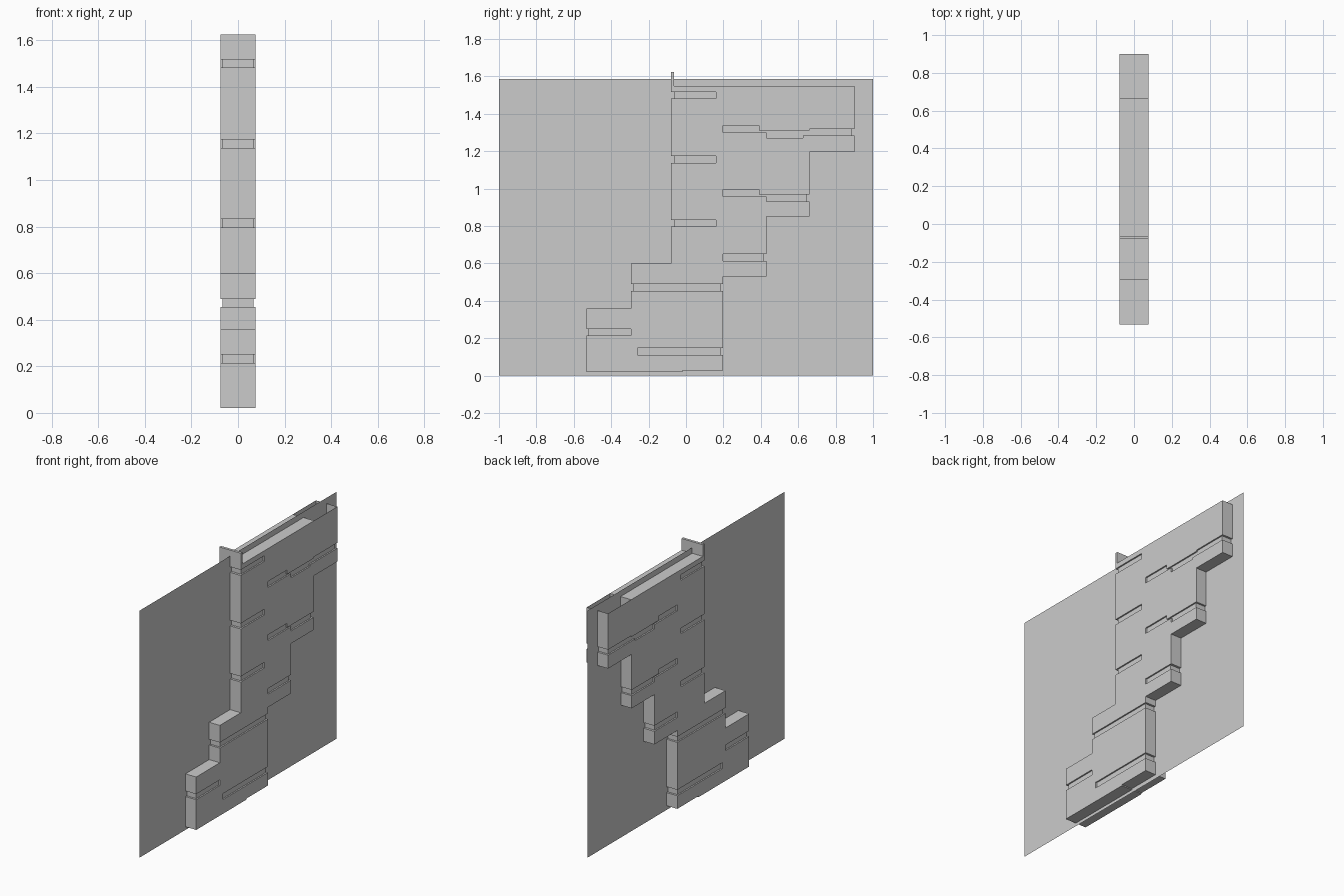
import bpy, bmesh

if "Cube" in bpy.data.objects:
    bpy.data.objects.remove(bpy.data.objects["Cube"])

HALF = 0.076      # half thickness of the wall
CORE = 0.067      # half thickness of the recessed core seen in the grooves


def add_prism(bm, pts, half):
    """Extrude a (y, z) outline symmetrically along x."""
    face = bm.faces.new([bm.verts.new((-half, y, z)) for y, z in pts])
    ext = bmesh.ops.extrude_face_region(bm, geom=[face])
    verts = [g for g in ext["geom"] if isinstance(g, bmesh.types.BMVert)]
    bmesh.ops.translate(bm, verts=verts, vec=(2 * half, 0, 0))


def make_object(name, outlines):
    bm = bmesh.new()
    for pts, half in outlines:
        add_prism(bm, pts, half)
    bmesh.ops.recalc_face_normals(bm, faces=bm.faces)
    mesh = bpy.data.meshes.new(name)
    bm.to_mesh(mesh)
    bm.free()
    ob = bpy.data.objects.new(name, mesh)
    bpy.context.collection.objects.link(ob)
    return ob


def rect(y0, y1, z0, z1):
    return [(y0, z0), (y1, z0), (y1, z1), (y0, z1)]


def open_ends(pts, front, back):
    """Push the open ends of a groove outline out past the wall."""
    lo, hi = min(p[0] for p in pts), max(p[0] for p in pts)
    return [(y - 0.1 * (front and y == lo) + 0.1 * (back and y == hi), z)
            for y, z in pts]


# Stepped wall outline
profile = [(-.533, .02), (-.02, .02), (-.02, .027), (.197, .027), (.197, .53),
           (.43, .53), (.43, .85), (.66, .85), (.66, 1.197), (.9, 1.197),
           (.9, 1.55), (-.08, 1.55), (-.08, .6), (-.293, .6), (-.293, .36),
           (-.533, .36)]
wall = make_object("stepped_wall", [(profile, HALF)])

# Grooves: outline of the core, open at front, open at back
grooves = [(rect(-.065, .16, z, z + .036), True, False)
           for z in (1.482, 1.138, .797)]
grooves += [
    (rect(-.28, .184, .454, .49), True, True),
    (rect(-.52, -.293, .214, .25), True, False),
    (rect(-.26, .184, .111, .149), False, True),
    (rect(.197, .415, .614, .65), False, True),
    ([(.197, .958), (.43, .958), (.43, .931), (.648, .931), (.648, .968),
      (.39, .968), (.39, .995), (.197, .995)], False, True),
    ([(.197, 1.3), (.43, 1.3), (.43, 1.272), (.625, 1.272), (.625, 1.283),
      (.887, 1.283), (.887, 1.318), (.66, 1.318), (.66, 1.31), (.39, 1.31),
      (.39, 1.338), (.197, 1.338)], False, True),
]

# Cutter for the grooves and for the open-topped end block
cuts = [(open_ends(*g), 0.2) for g in grooves]
cuts.append((rect(.665, .899, 1.33, 1.65), HALF - .001))
cutter = make_object("groove_cutter", cuts)
cutter.hide_render = True
cutter.display_type = 'WIRE'
mod = wall.modifiers.new("grooves", 'BOOLEAN')
mod.operation = 'DIFFERENCE'
mod.solver = 'EXACT'
mod.object = cutter

# Recessed core strips at the bottom of the grooves
make_object("groove_core", [(g[0], CORE) for g in grooves])

# Upright lip at the top front edge
make_object("top_lip", [(rect(-.08, -.063, 1.53, 1.625), HALF)])

# Thin sheet through the middle of the wall
sheet = bpy.data.meshes.new("centre_sheet")
sheet.from_pydata([(0, y, z) for y, z in rect(-1, 1, 0, 1.587)], [], [(0, 1, 2, 3)])
bpy.context.collection.objects.link(bpy.data.objects.new("centre_sheet", sheet))
